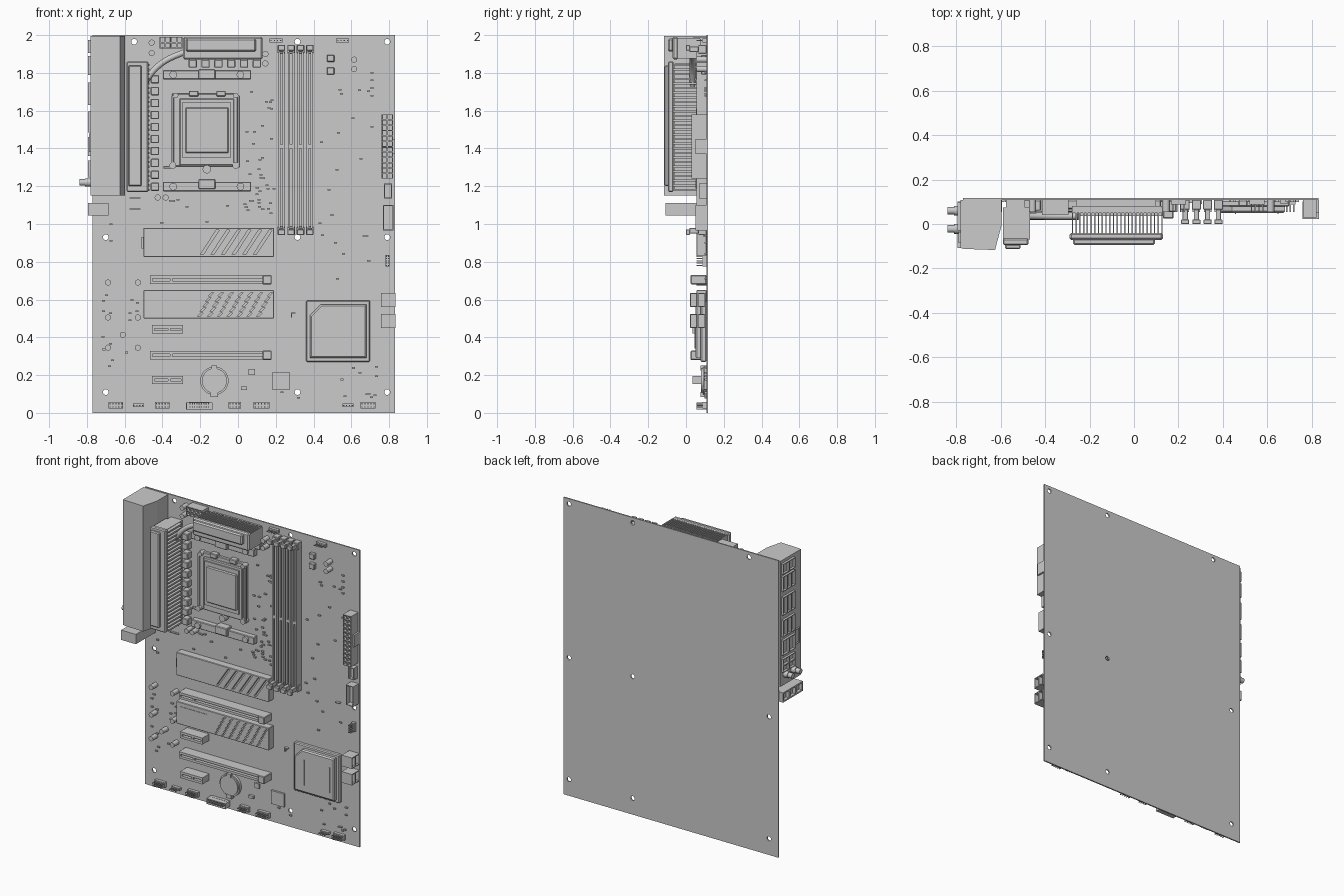
import bpy, bmesh, math, random
from mathutils import Matrix, Vector

if "Cube" in bpy.data.objects:
    bpy.data.objects.remove(bpy.data.objects["Cube"])

random.seed(4)
F = 0.108          # front surface of the board
FRONT = Matrix.Rotation(math.pi / 2, 4, 'X')                                   # local z -> -y
LEFT = Matrix(((0, 0, -1, 0), (-1, 0, 0, 0), (0, 1, 0, 0), (0, 0, 0, 1)))      # local z -> -x
RIGHT = Matrix(((0, 0, 1, 0), (1, 0, 0, 0), (0, 1, 0, 0), (0, 0, 0, 1)))       # local z -> +x


def finish(name, bm, smooth=False):
    bmesh.ops.recalc_face_normals(bm, faces=bm.faces)
    me = bpy.data.meshes.new(name)
    bm.to_mesh(me)
    bm.free()
    ob = bpy.data.objects.new(name, me)
    bpy.context.collection.objects.link(ob)
    if smooth:
        bpy.context.view_layer.objects.active = ob
        ob.select_set(True)
        bpy.ops.object.shade_smooth_by_angle(angle=math.radians(35))
        ob.select_set(False)
    return ob


def boxes(name, items, bevel=0):
    """items: (x0, x1, z0, z1, y_front, y_back)"""
    bm = bmesh.new()
    for x0, x1, z0, z1, y0, y1 in items:
        m = Matrix.Translation(((x0 + x1) / 2, (y0 + y1) / 2, (z0 + z1) / 2)) @ \
            Matrix.Diagonal((x1 - x0, y1 - y0, z1 - z0, 1))
        bmesh.ops.create_cube(bm, size=1, matrix=m)
    if bevel:
        bmesh.ops.bevel(bm, geom=bm.edges[:], offset=bevel, segments=1, affect='EDGES')
    return finish(name, bm)


def cyl_bm(items, y0, y1, n=24):
    bm = bmesh.new()
    for x, z, r in items:
        m = Matrix.Translation((x, (y0 + y1) / 2, z)) @ FRONT
        bmesh.ops.create_cone(bm, cap_ends=True, segments=n, radius1=r, radius2=r, depth=y1 - y0, matrix=m)
    return bm


def cylinders(name, items, y0, y1, n=24):
    return finish(name, cyl_bm(items, y0, y1, n), True)


def prisms_bm(polys, y0, y1):
    bm = bmesh.new()
    for pts in polys:
        f = bm.faces.new([bm.verts.new((x, y1, z)) for x, z in pts])
        r = bmesh.ops.extrude_face_region(bm, geom=[f])
        bmesh.ops.translate(bm, verts=[v for v in r['geom'] if isinstance(v, bmesh.types.BMVert)], vec=(0, y0 - y1, 0))
    return bm


def cells(name, centre, w, h, depth, nx, ny, rot=FRONT, wall=0.005, deep=0.02):
    """block whose outer face is a grid of recessed sockets; centre = middle of outer face"""
    bm = bmesh.new()
    bmesh.ops.create_grid(bm, x_segments=nx, y_segments=ny, size=0.5)
    bmesh.ops.scale(bm, vec=(w, h, 1), verts=bm.verts)
    top = bm.faces[:]
    rim = [e for e in bm.edges if e.is_boundary]
    r = bmesh.ops.extrude_edge_only(bm, edges=rim)
    vs = [v for v in r['geom'] if isinstance(v, bmesh.types.BMVert)]
    bmesh.ops.translate(bm, verts=vs, vec=(0, 0, -depth))
    bmesh.ops.contextual_create(bm, geom=[e for e in bm.edges if all(v in vs for v in e.verts)])
    bmesh.ops.recalc_face_normals(bm, faces=bm.faces)
    bmesh.ops.inset_individual(bm, faces=top, thickness=wall, depth=0)
    bmesh.ops.inset_individual(bm, faces=top, thickness=0.0003, depth=-deep)
    bm.transform(Matrix.Translation(centre) @ rot)
    return finish(name, bm)


def cut(ob, bm):
    c = finish("cutter", bm)
    c.hide_render = True
    mod = ob.modifiers.new("cut", 'BOOLEAN')
    mod.operation, mod.solver, mod.object = 'DIFFERENCE', 'EXACT', c
    bpy.context.view_layer.objects.active = ob
    bpy.ops.object.modifier_apply(modifier=mod.name)
    bpy.data.objects.remove(c)


# Circuit board with mounting holes
board = boxes("circuit_board", [(-0.77, 0.83, 0, 2, F, 0.117)])
holes = [(-0.55, 1.965), (0.315, 1.965), (0.79, 1.965)] + \
        [(x, z) for x in (-0.7, 0.315, 0.79) for z in (0.93, 0.11)]
cut(board, cyl_bm([(x, z, 0.015) for x, z in holes], 0.05, 0.2, 20))

# Rear port shroud, extruded up z
prof = [(-0.78, F), (-0.78, -0.108), (-0.765, -0.112), (-0.625, -0.117), (-0.597, -0.01), (-0.597, F)]
bm = bmesh.new()
f = bm.faces.new([bm.verts.new((x, y, 1.15)) for x, y in prof])
r = bmesh.ops.extrude_face_region(bm, geom=[f])
bmesh.ops.translate(bm, verts=[v for v in r['geom'] if isinstance(v, bmesh.types.BMVert)], vec=(0, 0, 0.845))
finish("port_shroud", bm)

# Rear ports, aerial connectors, audio jacks
for i, (z, h, nx, ny) in enumerate([(1.94, .07, 2, 1), (1.84, .10, 3, 1), (1.69, .12, 3, 1),
                                    (1.54, .11, 3, 1), (1.41, .10, 2, 1), (1.29, .09, 2, 2)]):
    cells(f"rear_port_{i}", (-0.795, 0.035, z), 0.13, h, 0.03, nx, ny, LEFT, 0.006)
cells("side_port", (-0.79, -0.06, 1.43), 0.05, 0.1, 0.02, 1, 1, LEFT, 0.006)
cells("audio_jacks", (-0.795, -0.003, 1.078), 0.21, 0.066, 0.11, 3, 1, LEFT, 0.014)
for i, y in enumerate((0.06, -0.022)):
    bm = bmesh.new()
    for rad, x0, x1 in ((0.022, -0.81, -0.77), (0.017, -0.84, -0.81)):
        bmesh.ops.create_cone(bm, cap_ends=True, segments=20, radius1=rad, radius2=rad, depth=x1 - x0,
                              matrix=Matrix.Translation(((x0 + x1) / 2, y, 1.22)) @ LEFT)
    finish(f"aerial_connector_{i}", bm, True)

# Side heatsink: stacked fins under a cover
boxes("side_heatsink_fins", [(-0.59, -0.468, z, z + 0.011, -0.07, 0.075)
                             for z in [1.175 + 0.0245 * i for i in range(28)]])
boxes("side_heatsink_core", [(-0.575, -0.49, 1.18, 1.85, -0.06, F)])
boxes("side_heatsink_cover", [(-0.59, -0.475, 1.17, 1.86, -0.095, -0.065)], 0.006)
boxes("side_heatsink_cap", [(-0.58, -0.51, 1.2, 1.84, -0.113, -0.09)], 0.006)

# Top heatsink
boxes("top_heatsink_fins", [(x, x + 0.006, 1.875, 1.985, -0.045, 0.075)
                            for x in [-0.28 + 0.0168 * i for i in range(25)]])
boxes("top_heatsink_base", [(-0.28, 0.125, 1.885, 1.98, 0.05, 0.08), (-0.26, 0.1, 1.9, 1.97, 0.08, F)])
boxes("top_heatsink_cover", [(-0.29, 0.13, 1.872, 1.99, -0.072, -0.04)], 0.008)
boxes("top_heatsink_cap", [(-0.275, 0.095, 1.912, 1.982, -0.095, -0.065)], 0.008)

# Heat pipe joining both heatsinks
cu = bpy.data.curves.new("heat_pipe", 'CURVE')
cu.dimensions, cu.bevel_depth, cu.use_fill_caps = '3D', 0.016, True
sp = cu.splines.new('NURBS')
pipe = [(-0.52, 1.70), (-0.47, 1.79), (-0.43, 1.835), (-0.36, 1.885), (-0.25, 1.92)]
sp.points.add(4)
for p, (x, z) in zip(sp.points, pipe):
    p.co = (x, 0.035, z, 1)
sp.use_endpoint_u = True
bpy.context.collection.objects.link(bpy.data.objects.new("heat_pipe", cu))

# Power chokes
boxes("side_chokes", [(-0.462, -0.418, 1.175 + 0.0633 * i, 1.219 + 0.0633 * i, 0.06, F) for i in range(10)], 0.004)
boxes("top_chokes", [(-0.262 + 0.068 * i, -0.218 + 0.068 * i, 1.828, 1.87, 0.06, F) for i in range(6)], 0.004)

# Cooler brackets, above and below the processor
for nm, z, s in (("upper", 1.79, 1), ("lower", 1.198, -1)):
    boxes(nm + "_cooler_bracket", [(-0.398, 0.07, z - 0.025, z + 0.025, 0.068, F)], 0.004)
    boxes(nm + "_bracket_clip", [(-0.21, -0.12, z - 0.005 * s - 0.018, z - 0.005 * s + 0.035, 0.05, F)], 0.004)
    cylinders(nm + "_bracket_screws", [(-0.343, z, 0.02), (0.013, z, 0.02)], 0.055, F)

# Processor socket frame, processor and locking lever
frame = boxes("socket_frame", [(-0.35, 0.0, 1.305, 1.69, 0.085, F)], 0.004)
boxes("socket_plate", [(-0.31, -0.02, 1.31, 1.665, 0.072, 0.09)], 0.005)
boxes("processor_substrate", [(-0.293, -0.04, 1.35, 1.645, 0.064, 0.08)])
boxes("processor_lid", [(-0.278, -0.05, 1.375, 1.618, 0.054, 0.07)], 0.006)
boxes("socket_hinges", [(x - 0.025, x + 0.025, 1.675, 1.705, 0.07, F) for x in (-0.235, -0.09)], 0.004)
boxes("socket_levers", [(-0.352, -0.338, 1.3, 1.68, 0.07, 0.084), (-0.002, 0.01, 1.3, 1.68, 0.07, 0.084),
                        (-0.395, -0.34, 1.293, 1.308, 0.07, 0.084)], 0.003)
cylinders("socket_screws", [(-0.345, 1.31, 0.018), (-0.012, 1.31, 0.018), (-0.165, 1.29, 0.022),
                            (-0.33, 1.68, 0.014), (-0.012, 1.68, 0.014)], 0.065, F)

# Memory slots with end clips
for i, x in enumerate((0.23, 0.281, 0.331, 0.38)):
    boxes(f"memory_slot_{i}", [(x - 0.017, x + 0.017, 0.96, 1.93, 0.08, F),
                               (x - 0.017, x - 0.005, 0.98, 1.91, 0.055, 0.08),
                               (x + 0.005, x + 0.017, 0.98, 1.91, 0.055, 0.08),
                               (x - 0.006, x + 0.006, 1.40, 1.42, 0.055, 0.08)])
    boxes(f"memory_clips_{i}", [b for z, s in ((0.965, -1), (1.925, 1)) for b in (
        (x - 0.02, x + 0.02, z - 0.022, z + 0.022, 0.065, F),
        (x - 0.012, x + 0.012, z - 0.014, z + 0.014, 0.018, 0.065),
        (x - 0.018, x + 0.018, z + 0.008 * s - 0.014, z + 0.008 * s + 0.014, 0.0, 0.02))], 0.002)


# Storage drive heatsinks with slanted grooves
def slant(x, z, w, dx, dz):
    return [(x, z), (x + w, z), (x + w + dx, z + dz), (x + dx, z + dz)]


up = boxes("upper_drive_heatsink", [(-0.5, 0.19, 0.825, 0.98, 0.055, F)], 0.003)
cut(up, prisms_bm([slant(-0.2 + 0.056 * i, 0.838, 0.016, 0.085, 0.13) for i in range(6)], 0.03, 0.075))
low = boxes("lower_drive_heatsink", [(-0.5, 0.19, 0.5, 0.65, 0.055, F)], 0.003)
cut(low, prisms_bm([slant(-0.215 + 0.052 * i + 0.014 * j, 0.51 + 0.027 * j, 0.012, 0.02, 0.02)
                    for i in range(7) for j in range(5)], 0.03, 0.07))
boxes("heatsink_lines", [(-0.47, -0.275, 0.618, 0.622, 0.052, 0.06), (-0.51, -0.498, 0.87, 0.93, 0.07, F)])


# Expansion slots
def slot(name, x0, x1, z, y0, key):
    boxes(name, [(x0, x1, z - 0.022, z + 0.022, 0.08, F), (x0, x1, z + 0.006, z + 0.022, y0, 0.08),
                 (x0, x1, z - 0.022, z - 0.006, y0, 0.08), (x0, x0 + 0.012, z - 0.01, z + 0.01, y0, 0.08),
                 (x1 - 0.012, x1, z - 0.01, z + 0.01, y0, 0.08), (key, key + 0.012, z - 0.01, z + 0.01, y0, 0.08)])


for i, z in enumerate((0.705, 0.305)):
    slot(f"long_slot_{i}", -0.465, 0.15, z, 0.035, -0.36)
    boxes(f"slot_latch_{i}", [(0.13, 0.178, z - 0.025, z + 0.025, 0.025, F)], 0.004)
for i, z in enumerate((0.442, 0.174)):
    slot(f"short_slot_{i}", -0.455, -0.29, z, 0.035, -0.37)

# Chipset heatsink with one clipped corner
boxes("chipset_base", [(0.36, 0.7, 0.27, 0.595, 0.078, F)], 0.006)
bm = prisms_bm([[(0.38, 0.29), (0.68, 0.29), (0.68, 0.575), (0.44, 0.575), (0.38, 0.515)]], 0.05, 0.08)
bmesh.ops.bevel(bm, geom=[e for e in bm.edges if all(v.co.y < 0.06 for v in e.verts)], offset=0.008,
                segments=1, affect='EDGES')
finish("chipset_heatsink", bm)
boxes("chipset_lines", [(0.455, 0.459, 0.34, 0.51, 0.046, 0.055), (0.645, 0.649, 0.34, 0.51, 0.046, 0.055)])

# Coin battery in holder
cylinders("battery_holder", [(-0.125, 0.17, 0.075)], 0.09, F, 40)
cylinders("coin_battery", [(-0.125, 0.17, 0.066)], 0.08, 0.095, 40)
boxes("battery_clip", [(-0.145, -0.105, 0.085, 0.11, 0.078, F), (-0.14, -0.11, 0.225, 0.25, 0.078, F)])

# Power, drive and front panel connectors
cells("main_power_connector", (0.79, 0.03, 1.41), 0.06, 0.34, F - 0.03, 2, 12, FRONT, 0.005, 0.05)
boxes("main_power_latch", [(0.815, 0.832, 1.37, 1.45, 0.05, F)])
cells("processor_power_connector", (-0.355, 0.04, 1.96), 0.12, 0.06, F - 0.04, 4, 2, FRONT, 0.005, 0.04)
for i, z in enumerate((0.598, 0.487)):
    cells(f"drive_port_{i}", (0.833, 0.062, z), 0.08, 0.074, 0.076, 2, 1, RIGHT, 0.007, 0.03)
cells("front_usb_connector", (0.796, 0.05, 1.033), 0.055, 0.135, F - 0.05, 1, 1, FRONT, 0.006, 0.04)
cells("front_usb_c_connector", (0.793, 0.07, 1.175), 0.042, 0.08, F - 0.07, 1, 1, FRONT, 0.007, 0.02)
cells("wide_header", (-0.204, 0.055, 0.037), 0.14, 0.037, F - 0.055, 1, 1, FRONT, 0.004, 0.04)


# Pin headers
def header(name, x0, x1, z0, z1, nx, nz):
    pins = [(x0 + (i + .5) * (x1 - x0) / nx, z0 + (j + .5) * (z1 - z0) / nz) for i in range(nx) for j in range(nz)]
    boxes(name, [(x0, x1, z0, z1, 0.088, F)] + [(x - .003, x + .003, z - .003, z + .003, 0.055, F) for x, z in pins])


for i, (a, b, n, k) in enumerate([(-.685, -.608, 5, 2), (-.557, -.498, 4, 1), (-.44, -.362, 5, 2), (-.26, -.15, 9, 2),
                                  (-.05, .015, 4, 2), (.083, .167, 5, 2), (.552, .612, 4, 1), (.648, .727, 5, 2)]):
    header(f"bottom_header_{i}", a, b, 0.04 - 0.014 * k * 0.6, 0.04 + 0.014 * k * 0.6, n, k)
header("fan_header_left", 0.167, 0.235, 1.96, 1.982, 4, 1)
header("fan_header_right", 0.52, 0.588, 1.96, 1.982, 4, 1)
header("edge_header", 0.78, 0.803, 0.775, 0.835, 2, 5)

# Capacitors
caps = [(x, z) for x in (-0.688, -0.53) for z in (0.69, 0.505, 0.345)] + [(-0.61, 0.413)]
caps += [(-0.457, 1.96), (-0.457, 1.905), (-0.425, 1.14), (-0.383, 1.14), (0.615, 1.87), (0.615, 1.82),
         (0.145, 1.9), (0.145, 1.85)]
cylinders("capacitors", [(x, z, 0.016) for x, z in caps], 0.055, F, 20)

# Buttons, chips and scattered tiny parts
boxes("buttons", [(0.47, 0.51, z - 0.019, z + 0.019, 0.08, F) for z in (1.877, 1.81)], 0.004)
boxes("chips", [(0.18, 0.275, 0.125, 0.215, 0.095, F), (0.055, 0.09, 0.2, 0.232, 0.095, F),
                (0.015, 0.048, 0.122, 0.14, 0.09, F), (-0.575, -0.515, 1.134, 1.14, 0.095, F),
                (-0.575, -0.515, 1.076, 1.082, 0.095, F), (0.28, 0.286, 0.505, 0.53, 0.09, F),
                (0.28, 0.305, 0.525, 0.531, 0.09, F), (0.66, 0.69, 0.934, 0.94, 0.09, F)])
tiny = [(0.71, 1.8 - 0.04 * i) for i in range(4)]
for a, b, c, d, n in ((0.04, 0.19, 1.05, 1.75, 30), (0.43, 0.72, 0.7, 1.75, 18), (-0.72, -0.53, 0.2, 1.0, 18),
                      (-0.5, 0.18, 1.0, 1.14, 14), (0.2, 0.75, 0.08, 0.25, 12)):
    tiny += [(random.uniform(a, b), random.uniform(c, d)) for _ in range(n)]
boxes("tiny_components", [(x - 0.008, x + 0.008, z - 0.004, z + 0.004, 0.098, F) for x, z in tiny])
